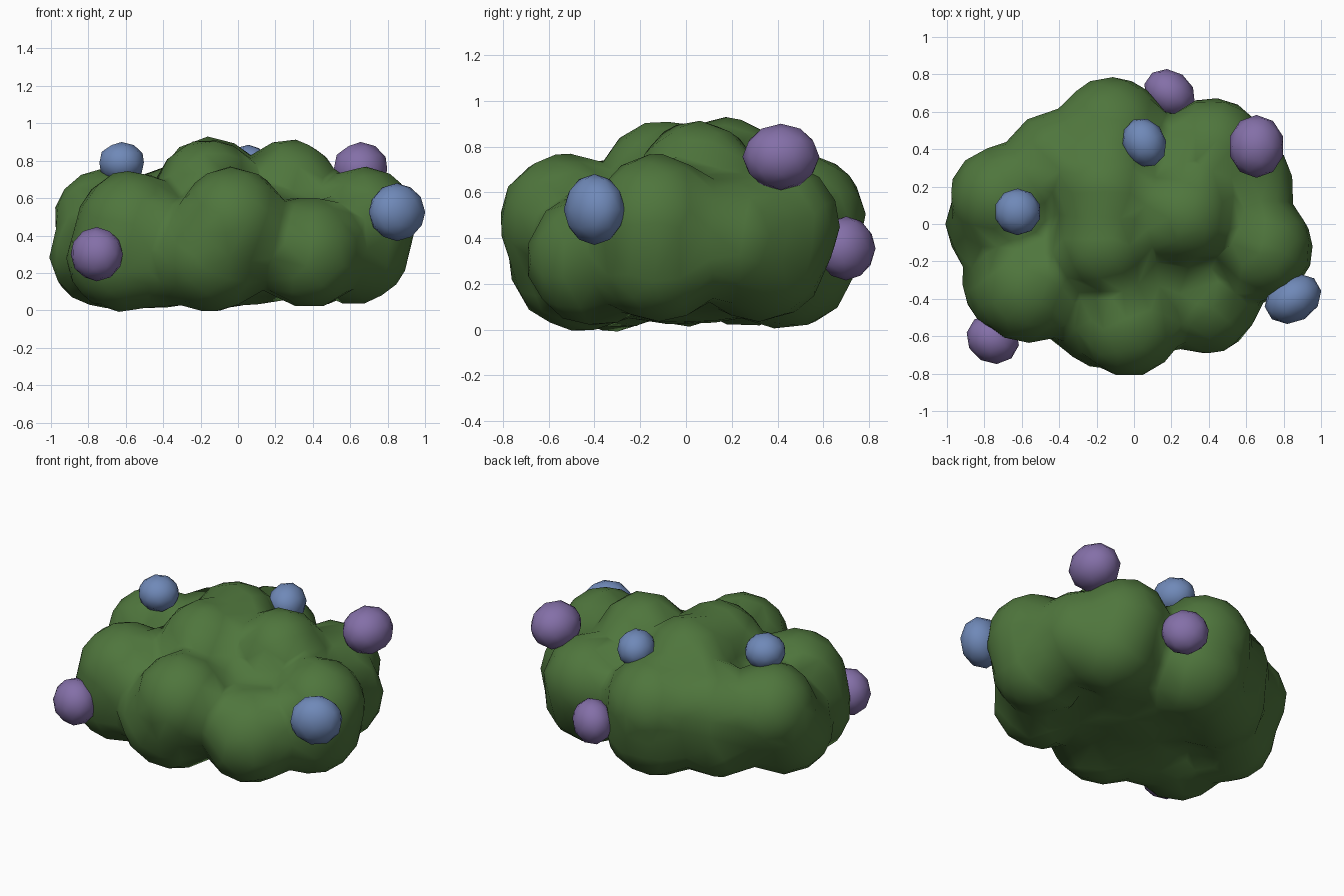
import bpy, bmesh
from math import radians
from mathutils import Matrix, Vector, Euler


def material(name, rgb):
    m = bpy.data.materials.new(name)
    m.diffuse_color = (*rgb, 1)
    return m


leaf = material("leaf_green", (0.078, 0.18, 0.046))
blue = material("berry_blue", (0.16, 0.25, 0.48))
purple = material("berry_purple", (0.23, 0.16, 0.39))


def blobs(name, lumps, mat, detail, turn=0):
    """One mesh object made of squashed icospheres: (centre, radii)."""
    bm = bmesh.new()
    rot = Euler((0, 0, radians(turn)))
    for c, r in lumps:
        bmesh.ops.create_icosphere(bm, subdivisions=detail, radius=1,
                                   matrix=Matrix.LocRotScale(Vector(c), rot, Vector(r)))
    for f in bm.faces:
        f.smooth = True
    me = bpy.data.meshes.new(name)
    bm.to_mesh(me)
    bm.free()
    me.materials.append(mat)
    ob = bpy.data.objects.new(name, me)
    bpy.context.collection.objects.link(ob)
    return ob


# Foliage lumps: x, y, z, horizontal radius, vertical radius
foliage = [
    # upper crown
    (-0.16, -0.10, 0.63, 0.28, 0.29), (-0.15, 0.18, 0.64, 0.28, 0.29),
    (0.28, 0.05, 0.63, 0.27, 0.29),
    # outer ring
    (-0.71, 0.14, 0.48, 0.28, 0.28), (-0.57, -0.34, 0.44, 0.30, 0.31),
    (-0.03, -0.53, 0.48, 0.29, 0.29), (0.38, -0.40, 0.31, 0.30, 0.30),
    (0.68, -0.13, 0.48, 0.28, 0.29), (0.42, 0.40, 0.46, 0.28, 0.28),
    (0.58, 0.20, 0.40, 0.28, 0.28), (-0.12, 0.49, 0.49, 0.30, 0.29),
    (-0.42, 0.34, 0.46, 0.27, 0.30),
    # lower skirt
    (-0.71, 0.00, 0.29, 0.30, 0.28), (-0.62, -0.32, 0.28, 0.30, 0.29),
    (-0.14, -0.45, 0.30, 0.33, 0.31), (0.62, -0.12, 0.32, 0.30, 0.29),
    (0.44, 0.32, 0.31, 0.30, 0.28), (-0.10, 0.43, 0.30, 0.32, 0.30),
    (-0.42, 0.26, 0.29, 0.30, 0.28), (-0.40, -0.30, 0.30, 0.30, 0.30),
    # core
    (0.0, 0.0, 0.36, 0.60, 0.34),
]
bush = blobs("bush_foliage", [((x, y, z), (r, r, h)) for x, y, z, r, h in foliage], leaf, 3)
remesh = bush.modifiers.new("merge", 'REMESH')
remesh.mode = 'VOXEL'
remesh.voxel_size = 0.04
remesh.use_smooth_shade = True
smooth = bush.modifiers.new("soften", 'SMOOTH')
smooth.factor = 0.5
smooth.iterations = 6
lowpoly = bush.modifiers.new("simplify", 'DECIMATE')
lowpoly.ratio = 0.07

# Berries sitting on the foliage: centre, radii, turn about z
for name, c, r, turn, mat in [
    ("berry_left", (-0.622, 0.065, 0.79), (0.125, 0.125, 0.11), 0, blue),
    ("berry_back", (0.055, 0.435, 0.77), (0.115, 0.135, 0.115), 25, blue),
    ("berry_right", (0.85, -0.40, 0.525), (0.16, 0.125, 0.155), 30, blue),
    ("berry_back_right", (0.655, 0.415, 0.755), (0.15, 0.168, 0.145), 0, purple),
    ("berry_low_back", (0.19, 0.70, 0.355), (0.145, 0.12, 0.14), -35, purple),
    ("berry_front_left", (-0.755, -0.615, 0.30), (0.145, 0.13, 0.145), -30, purple),
]:
    blobs(name, [(c, r)], mat, 2, turn)
